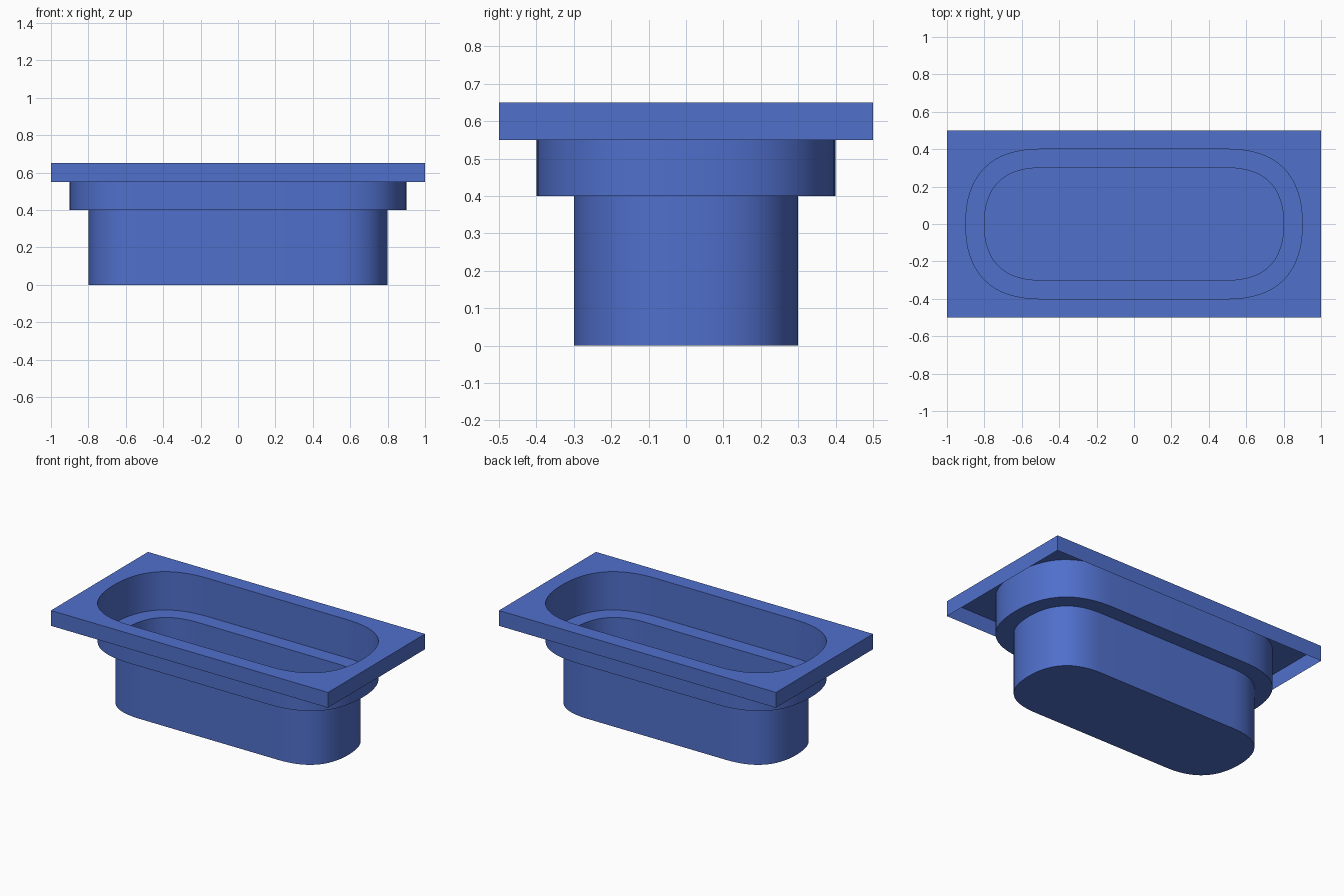
import bpy, bmesh
from mathutils import Vector
from mathutils.geometry import interpolate_bezier

if "Cube" in bpy.data.objects:
    bpy.data.objects.remove(bpy.data.objects["Cube"])

STRAIGHT = 0.5   # half length of the straight sides
FULLNESS = 0.66  # corner handle length relative to the corner size


def stadium(half_x, half_y, z, steps=17):
    """Closed outline: straight long sides with full, rounded ends."""
    r = half_x - STRAIGHT
    quarter = interpolate_bezier(
        Vector((half_x, 0, z)), Vector((half_x, FULLNESS * half_y, z)),
        Vector((STRAIGHT + FULLNESS * r, half_y, z)), Vector((STRAIGHT, half_y, z)), steps)
    half = quarter + [Vector((-p.x, p.y, z)) for p in reversed(quarter)]
    return half + [Vector((-p.x, -p.y, z)) for p in half[1:-1]]


def rectangle(half_x, half_y, z):
    return [Vector((sx * half_x, sy * half_y, z))
            for sx, sy in ((1, 1), (-1, 1), (-1, -1), (1, -1))]


def add_loop(bm, points):
    return [bm.verts.new(p) for p in points]


def skin(bm, lower, upper):
    """Quad strip between two matching loops."""
    n = len(lower)
    for i in range(n):
        j = (i + 1) % n
        bm.faces.new((lower[i], lower[j], upper[j], upper[i]))


bm = bmesh.new()

# Stepped bowl: thin walls, ledge and closed floor
floor = add_loop(bm, stadium(0.8, 0.3, 0.0))
ledge_in = add_loop(bm, stadium(0.8, 0.3, 0.4))
ledge_out = add_loop(bm, stadium(0.9, 0.4, 0.4))
opening = add_loop(bm, stadium(0.9, 0.4, 0.65))
bm.faces.new(floor[::-1])
skin(bm, floor, ledge_in)
skin(bm, ledge_in, ledge_out)
skin(bm, ledge_out, opening)

# Rectangular rim with a folded-down skirt, open underneath
skirt = add_loop(bm, rectangle(1.0, 0.5, 0.55))
edge = add_loop(bm, rectangle(1.0, 0.5, 0.65))
skin(bm, skirt, edge)

# Flat top between the rim edge and the opening
border = []
for loop in (edge, opening):
    border += [bm.edges.get((loop[i - 1], loop[i])) for i in range(len(loop))]
bmesh.ops.triangle_fill(bm, use_beauty=True, use_dissolve=False,
                        edges=border, normal=(0, 0, 1))

mesh = bpy.data.meshes.new("basin")
bm.to_mesh(mesh)
bm.free()
basin = bpy.data.objects.new("basin", mesh)
bpy.context.collection.objects.link(basin)

# Blue finish
blue = bpy.data.materials.new("blue")
blue.diffuse_color = (0.08, 0.16, 0.6, 1)
blue.use_nodes = True
blue.node_tree.nodes["Principled BSDF"].inputs["Base Color"].default_value = blue.diffuse_color
mesh.materials.append(blue)

bpy.context.view_layer.objects.active = basin
basin.select_set(True)
bpy.ops.object.shade_smooth_by_angle(angle=0.52)
